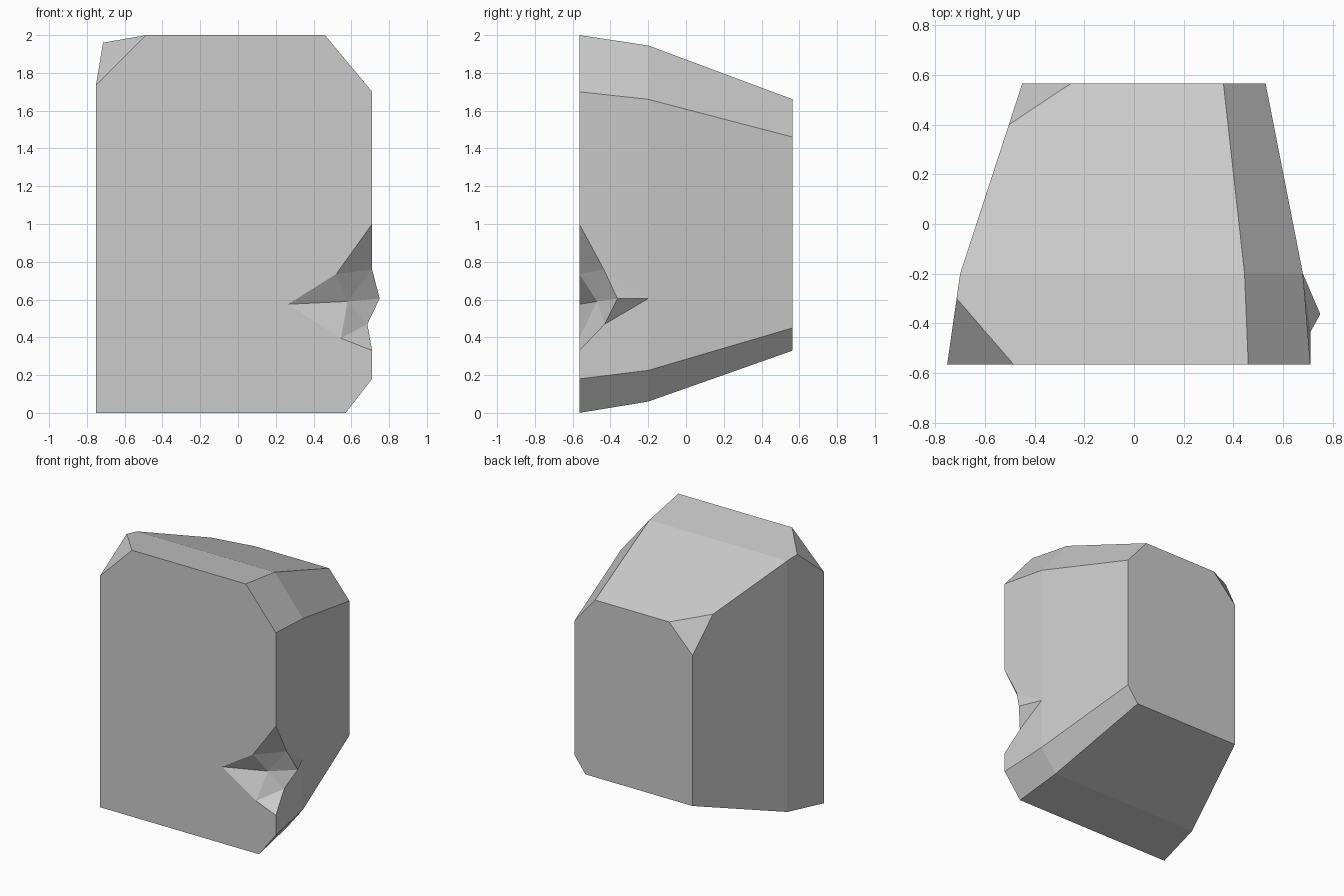
import bpy
import bmesh
from mathutils import Vector

cube = bpy.data.objects.get("Cube")
if cube:
    bpy.data.objects.remove(cube, do_unlink=True)

# Stone material
stone = bpy.data.materials.new("grey stone")
stone.use_nodes = True
colour = (0.6, 0.6, 0.6, 1)
stone.diffuse_color = colour
bsdf = stone.node_tree.nodes["Principled BSDF"]
bsdf.inputs["Base Color"].default_value = colour
bsdf.inputs["Roughness"].default_value = 0.9

bm = bmesh.new()


def section(y, left, right, low, high, chamfer_low, chamfer_high):
    """Block outline at depth y, with both right-hand corners chamfered."""
    (low_x, low_z), (high_x, high_z) = chamfer_low, chamfer_high
    outline = [(left, low), (low_x, low), (right, low_z),
               (right, high_z), (high_x, high), (left, high)]
    return [bm.verts.new((x, y, z)) for x, z in outline]


# Block outlines from front to back
front = section(-0.565, -0.752, 0.71, 0, 2, (0.57, 0.18), (0.46, 1.70))
middle = section(-0.20, -0.70, 0.68, 0.06, 1.945, (0.55, 0.225), (0.445, 1.66))
back = section(0.565, -0.45, 0.53, 0.33, 1.66, (0.44, 0.45), (0.36, 1.46))

# Corners of the chip in the front edge
chip = {name: bm.verts.new(co) for name, co in {
    "top": (0.71, -0.565, 1.0),
    "notch": (0.52, -0.565, 0.735),
    "tip": (0.265, -0.565, 0.575),
    "low": (0.545, -0.565, 0.395),
    "bottom": (0.71, -0.565, 0.33),
    "ridge": (0.71, -0.435, 0.76),
    "spur": (0.75, -0.363, 0.605),
    "crease": (0.68, -0.20, 0.605),
    "hollow": (0.685, -0.43, 0.47),
    "pit": (0.58, -0.47, 0.59),
}.items()}


def pick(names):
    return [chip[n] for n in names.split()]


# Front and back walls
bm.faces.new(front[:3] + pick("bottom low tip notch top") + front[3:])
bm.faces.new(back[::-1])

# Side walls; the chipped side gets its own outline
for a, b in ((front, middle), (middle, back)):
    for i in range(6):
        j = (i + 1) % 6
        if i != 2:
            bm.faces.new((a[i], a[j], b[j], b[i]))
bm.faces.new([front[3]] + pick("top ridge crease") + [middle[3]])
bm.faces.new([front[2], middle[2]] + pick("crease hollow bottom"))
bm.faces.new([middle[2], chip["crease"], middle[3], back[3], back[2]])

# Facets inside the chip
for facet in ("top notch ridge", "notch tip pit", "notch pit ridge",
              "ridge pit spur", "ridge spur crease", "spur hollow crease",
              "spur pit hollow", "pit low hollow", "tip low pit",
              "low bottom hollow"):
    bm.faces.new(pick(facet))
bmesh.ops.recalc_face_normals(bm, faces=bm.faces[:])


def cut_corner(p, q, r):
    """Slice off the corner outside the plane through three points."""
    p, q, r = Vector(p), Vector(q), Vector(r)
    normal = (q - p).cross(r - p).normalized()
    if normal.dot(p - Vector((0, 0, 1))) < 0:
        normal.negate()
    geom = bm.verts[:] + bm.edges[:] + bm.faces[:]
    cut = bmesh.ops.bisect_plane(bm, geom=geom, plane_co=p, plane_no=normal,
                                 dist=0.0001, clear_outer=True)
    rim = [e for e in cut["geom_cut"] if isinstance(e, bmesh.types.BMEdge)]
    bmesh.ops.holes_fill(bm, edges=rim, sides=0)


# Two broken top corners
cut_corner((-0.752, -0.565, 1.735), (-0.485, -0.565, 2.0), (-0.714, -0.30, 1.96))
cut_corner((-0.255, 0.565, 1.66), (-0.504, 0.40, 1.721), (-0.45, 0.565, 1.46))

bmesh.ops.recalc_face_normals(bm, faces=bm.faces[:])
mesh = bpy.data.meshes.new("rock")
bm.to_mesh(mesh)
bm.free()
mesh.materials.append(stone)
rock = bpy.data.objects.new("rock", mesh)
bpy.context.collection.objects.link(rock)
